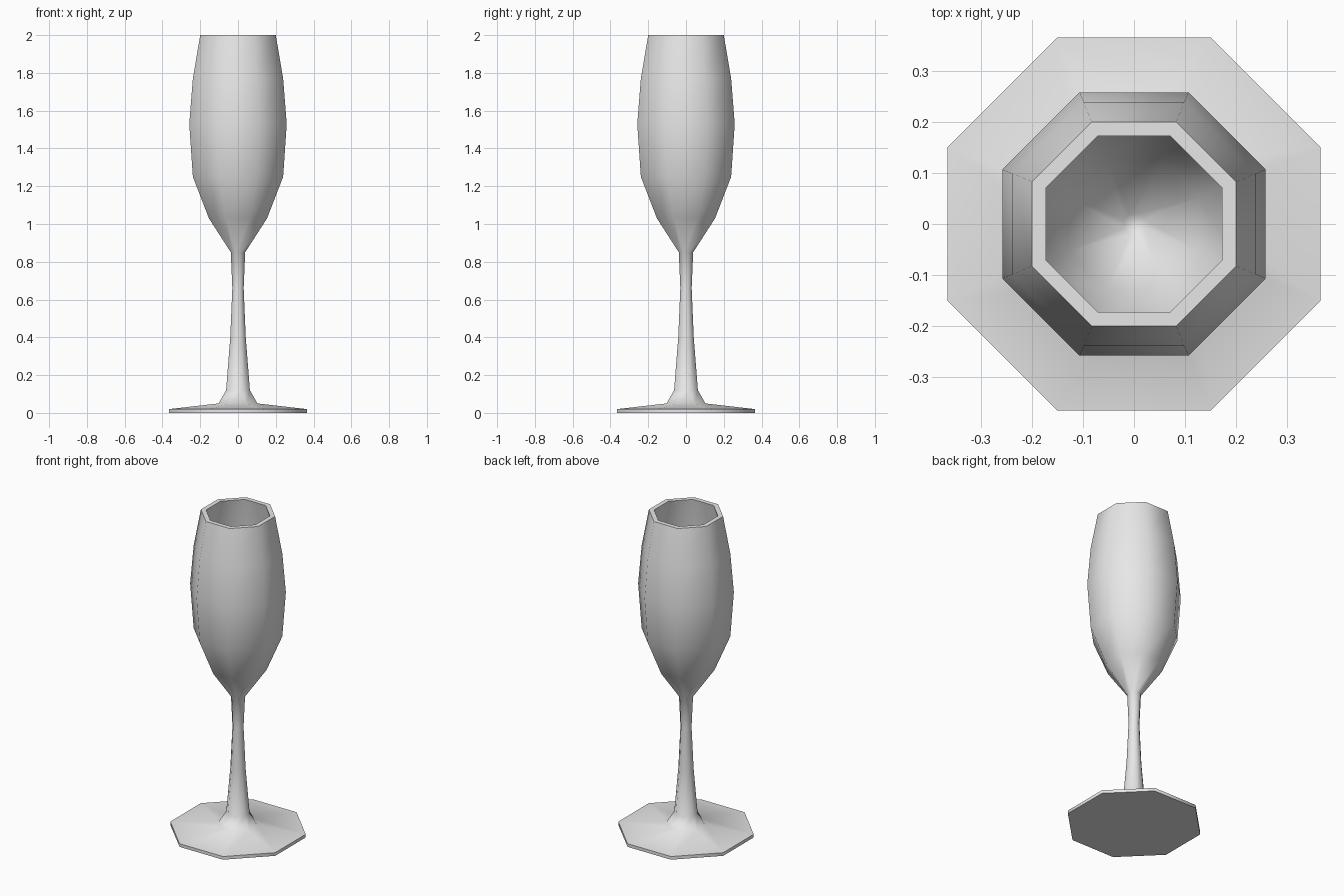
import bpy
import bmesh
import math

cube = bpy.data.objects.get("Cube")
if cube:
    bpy.data.objects.remove(cube, do_unlink=True)

SIDES = 8
CORNER = 1 / math.cos(math.pi / SIDES)  # flat distance to corner radius

glass = bpy.data.materials.new("pale_grey_glass")
glass.use_nodes = True
grey = (0.8, 0.8, 0.8, 1)
glass.diffuse_color = grey
glass.node_tree.nodes["Principled BSDF"].inputs["Base Color"].default_value = grey

# (distance to flat side, height), from foot edge over the rim to the bowl floor
foot = [(0.365, 0), (0.365, 0.02), (0.103, 0.05)]
stem = [(0.063, 0.12), (0.041, 0.4), (0.03, 0.66), (0.038, 0.85)]
bowl_outside = [(0.154, 1.03), (0.239, 1.25), (0.258, 1.53), (0.239, 1.77), (0.2, 2)]
bowl_inside = [(0.172, 2), (0.21, 1.77), (0.229, 1.53), (0.211, 1.26), (0.128, 1.05), (0.02, 0.89)]


def lathe(name, profile, material):
    bm = bmesh.new()
    rings = []
    for flat, z in profile:
        r = flat * CORNER
        angles = [2 * math.pi * (i + 0.5) / SIDES for i in range(SIDES)]
        rings.append([bm.verts.new((r * math.cos(a), r * math.sin(a), z)) for a in angles])
    for low, high in zip(rings, rings[1:]):
        for i in range(SIDES):
            j = (i + 1) % SIDES
            bm.faces.new((low[i], low[j], high[j], high[i]))
    # Close the underside and the bowl floor
    bm.faces.new(rings[0][::-1])
    bm.faces.new(rings[-1])
    mesh = bpy.data.meshes.new(name)
    bm.to_mesh(mesh)
    bm.free()
    mesh.materials.append(material)
    obj = bpy.data.objects.new(name, mesh)
    bpy.context.collection.objects.link(obj)
    return obj


flute = lathe("flute_glass", foot + stem + bowl_outside + bowl_inside, glass)

# Smooth walls, with crisp rim and foot edges
bpy.ops.object.select_all(action="DESELECT")
flute.select_set(True)
bpy.context.view_layer.objects.active = flute
bpy.ops.object.shade_smooth_by_angle(angle=math.radians(60))
